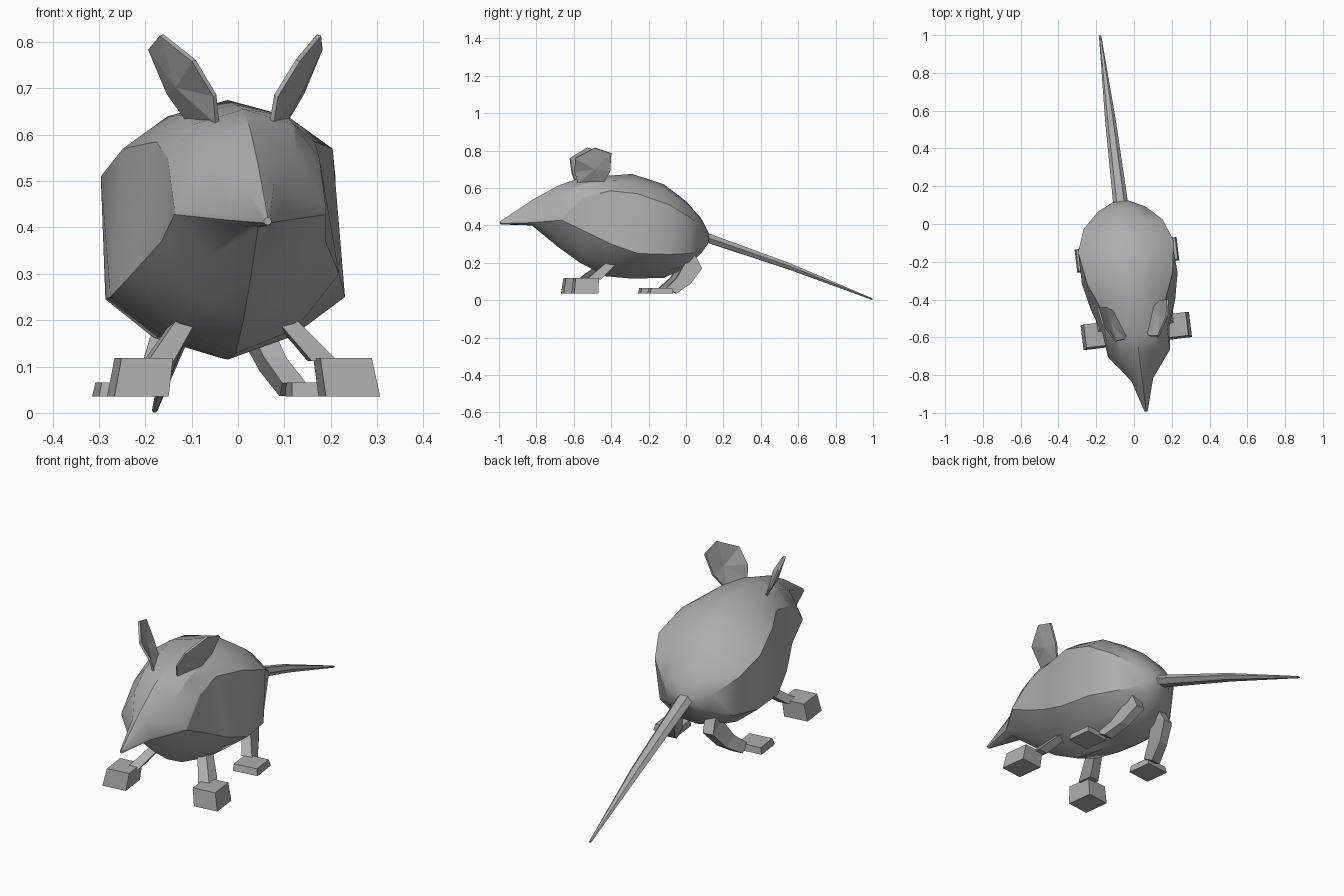
import bpy, bmesh, math
from mathutils import Matrix, Vector

if "Cube" in bpy.data.objects:
    bpy.data.objects.remove(bpy.data.objects["Cube"])

# One plain grey for the whole animal
grey = bpy.data.materials.new("grey fur")
grey.use_nodes = True
COLOR = (0.42, 0.42, 0.42, 1)
grey.diffuse_color = COLOR
grey.node_tree.nodes["Principled BSDF"].inputs["Base Color"].default_value = COLOR

# The animal is modelled facing -y, then turned a little to its left
TURN = Matrix.Translation((-0.0575, 0, 0)) @ Matrix.Rotation(math.atan(0.1225), 4, 'Z')


def finish(name, bm, smooth=None):
    bmesh.ops.recalc_face_normals(bm, faces=bm.faces)
    bm.transform(TURN)
    mesh = bpy.data.meshes.new(name)
    bm.to_mesh(mesh)
    bm.free()
    mesh.materials.append(grey)
    obj = bpy.data.objects.new(name, mesh)
    bpy.context.collection.objects.link(obj)
    if smooth:
        bpy.ops.object.select_all(action='DESELECT')
        obj.select_set(True)
        bpy.context.view_layer.objects.active = obj
        bpy.ops.object.shade_smooth_by_angle(angle=math.radians(smooth))
    return obj


def loft(name, rings, smooth=None):
    """Skin a row of closed rings and cap both ends."""
    bm = bmesh.new()
    rows = [[bm.verts.new(p) for p in ring] for ring in rings]
    n = len(rows[0])
    for a, b in zip(rows, rows[1:]):
        for i in range(n):
            j = (i + 1) % n
            bm.faces.new((a[i], a[j], b[j], b[i]))
    bm.faces.new(rows[0])
    bm.faces.new(rows[-1])
    return finish(name, bm, smooth)


def quad(s, x, y, z, hx, hy, tilt=0.0):
    """Level rectangle; tilt raises its back edge."""
    return [(s * (x + i * hx), y + j * hy, z + j * tilt)
            for i, j in ((-1, -1), (1, -1), (1, 1), (-1, 1))]


# Body: y, top z, shoulder, side crease, belly edge, underside (x, z), bottom z
SECTIONS = [
    (-1.00, .422, (.005, .420), (.008, .415), (.008, .410), (.005, .407), .405),
    (-0.83, .535, (.035, .500), (.058, .425), (.058, .415), (.030, .402), .400),
    (-0.69, .612, (.100, .560), (.165, .440), (.165, .428), (.090, .335), .285),
    (-0.57, .655, (.110, .622), (.165, .550), (.178, .370), (.100, .250), .200),
    (-0.43, .665, (.110, .642), (.172, .585), (.225, .300), (.130, .180), .128),
    (-0.29, .675, (.130, .640), (.228, .570), (.255, .250), (.140, .165), .115),
    (-0.12, .620, (.150, .590), (.255, .510), (.245, .245), (.140, .162), .120),
    (0.00, .530, (.125, .510), (.210, .440), (.185, .250), (.100, .185), .170),
    (0.08, .440, (.075, .425), (.125, .375), (.100, .285), (.050, .257), .252),
    (0.12, .362, (.025, .358), (.042, .345), (.042, .320), (.025, .308), .305),
]
rings = []
for y, top, *side, bottom in SECTIONS:
    ring = [(0, y, top)] + [(x, y, z) for x, z in side] + [(0, y, bottom)]
    rings.append(ring + [(-x, y, z) for x, z in reversed(side)])
loft("body", rings, 30)

# Tail: tapering six-sided spike
rings = []
for y, z, rx, rz in ((.09, .342, .040, .030), (.56, .180, .028, .020), (1.005, .005, .006, .005)):
    rings.append([(rx * math.cos(k * math.pi / 3), y, z + rz * math.sin(k * math.pi / 3))
                  for k in range(6)])
loft("tail", rings)

# Ear outline for the left ear
EAR = [(.171, -.513, .815), (.185, -.425, .785), (.145, -.426, .690), (.099, -.461, .620),
       (.059, -.587, .625), (.067, -.606, .685), (.113, -.611, .760)]

for s, side in ((1, "left"), (-1, "right")):
    # Front leg and block foot
    loft(f"{side}_front_leg", [quad(s, .060, -.340, .270, .022, .030),
                               quad(s, .105, -.410, .205, .022, .030),
                               quad(s, .178, -.520, .112, .028, .038)])
    loft(f"{side}_front_foot", [quad(s, .230, -.572, .035, .059, .066),
                                quad(s, .216, -.565, .118, .056, .062)])
    # Hind leg: thigh into hock, shin sloping forward, flat foot
    loft(f"{side}_hind_leg", [quad(s, .085, -.010, .270, .026, .030),
                              quad(s, .095, .030, .190, .026, .042, -.020),
                              quad(s, .130, -.030, .105, .024, .038, -.015),
                              quad(s, .165, -.100, .050, .026, .026, -.014)])
    loft(f"{side}_hind_foot", [quad(s, .210, -.165, .035, .062, .062),
                               quad(s, .207, -.163, .066, .058, .056)])
    # Cupped ear: fan of faces round a centre pushed outwards
    bm = bmesh.new()
    rim = [bm.verts.new((s * x, y, z)) for x, y, z in EAR]
    mid = sum((Vector(p) for p in EAR), Vector()) / len(EAR) + Vector((.016, .010, -.008))
    hub = bm.verts.new((s * mid.x, mid.y, mid.z))
    for i in range(len(rim)):
        bm.faces.new((rim[i], rim[(i + 1) % len(rim)], hub))
    ear = finish(f"{side}_ear", bm)
    solid = ear.modifiers.new("thickness", 'SOLIDIFY')
    solid.thickness = .010
    solid.offset = 0
